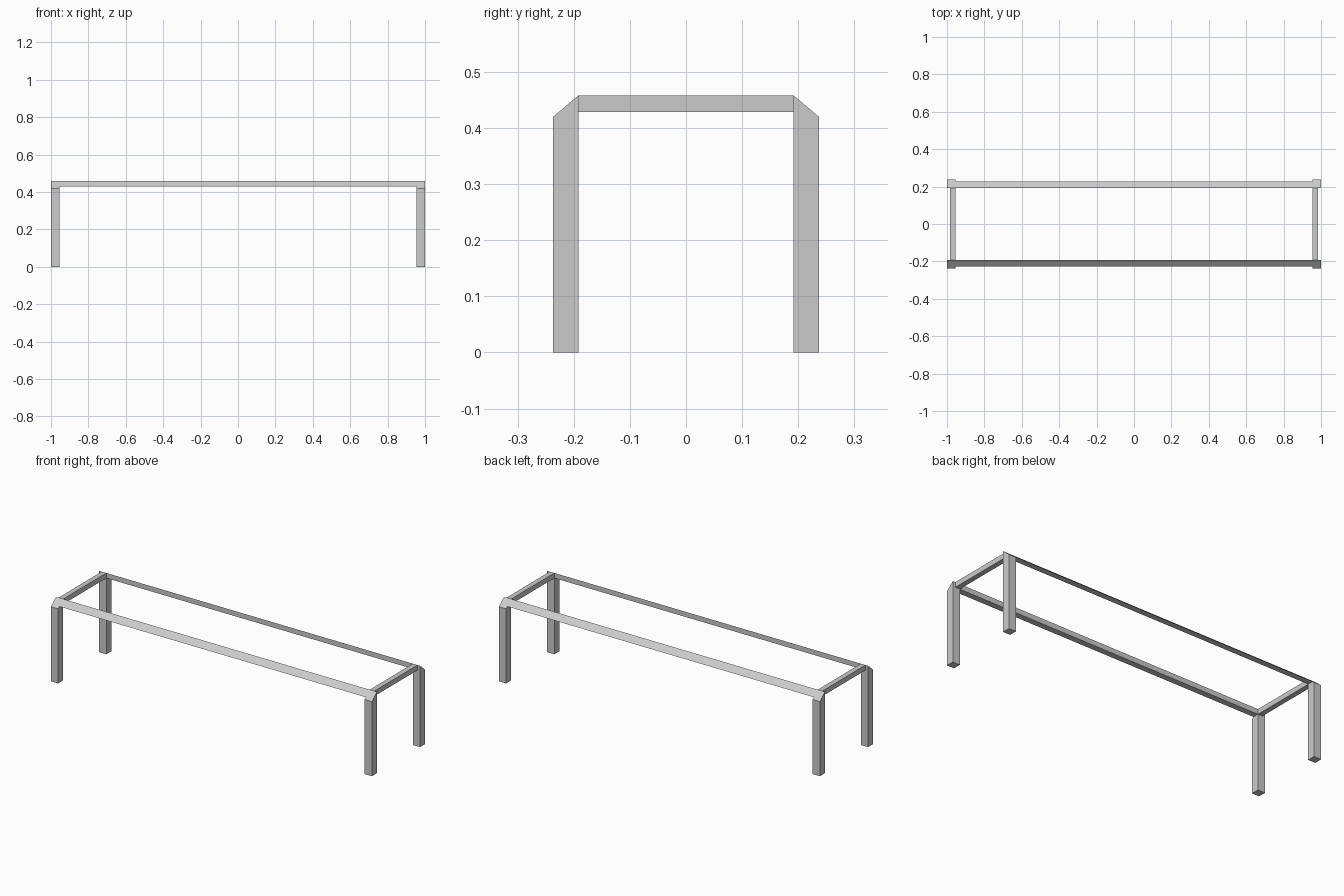
import bpy, bmesh
from mathutils import Vector

if "Cube" in bpy.data.objects:
    bpy.data.objects.remove(bpy.data.objects["Cube"])

X1, X0 = 1.0, 0.955          # leg outer / inner x
Y1, Y0 = 0.237, 0.192        # leg outer / inner y
TOP, EAVE, UNDER = 0.458, 0.42, 0.429
SLOPE_Y = Y0 + (Y1 - Y0) * (TOP - UNDER) / (TOP - EAVE)


def prism(name, profile, axis, a, b, sx=1, sy=1):
    """Extrude a 2D profile along x (profile in y,z) or y (profile in x,z)."""
    def place(p, t):
        v = (t, p[0], p[1]) if axis == 'x' else (p[0], t, p[1])
        return Vector((v[0] * sx, v[1] * sy, v[2]))
    bm = bmesh.new()
    face = bm.faces.new([bm.verts.new(place(p, a)) for p in profile])
    ext = bmesh.ops.extrude_face_region(bm, geom=[face])
    verts = [g for g in ext['geom'] if isinstance(g, bmesh.types.BMVert)]
    bmesh.ops.translate(bm, verts=verts, vec=place(profile[0], b) - place(profile[0], a))
    bmesh.ops.recalc_face_normals(bm, faces=bm.faces)
    me = bpy.data.meshes.new(name)
    bm.to_mesh(me)
    bm.free()
    ob = bpy.data.objects.new(name, me)
    bpy.context.collection.objects.link(ob)
    return ob


# Legs with sloped tops
leg_profile = [(Y0, 0), (Y1, 0), (Y1, EAVE), (Y0, TOP)]
for sx, side in ((-1, "left"), (1, "right")):
    for sy, end in ((-1, "front"), (1, "back")):
        prism(f"{end}_{side}_leg", leg_profile, 'x', X0, X1, sx, sy)

# Long rails: triangular section flush with the leg slopes
rail_profile = [(Y0, UNDER), (SLOPE_Y, UNDER), (Y0, TOP)]
for sy, end in ((-1, "front"), (1, "back")):
    prism(f"{end}_rail", rail_profile, 'x', -X0, X0, 1, sy)

# Short end rails: square section flush with the inner leg faces
end_profile = [(X0, UNDER), (0.984, UNDER), (0.984, TOP), (X0, TOP)]
for sx, side in ((-1, "left"), (1, "right")):
    prism(f"{side}_end_rail", end_profile, 'y', -Y0, Y0, sx, 1)
